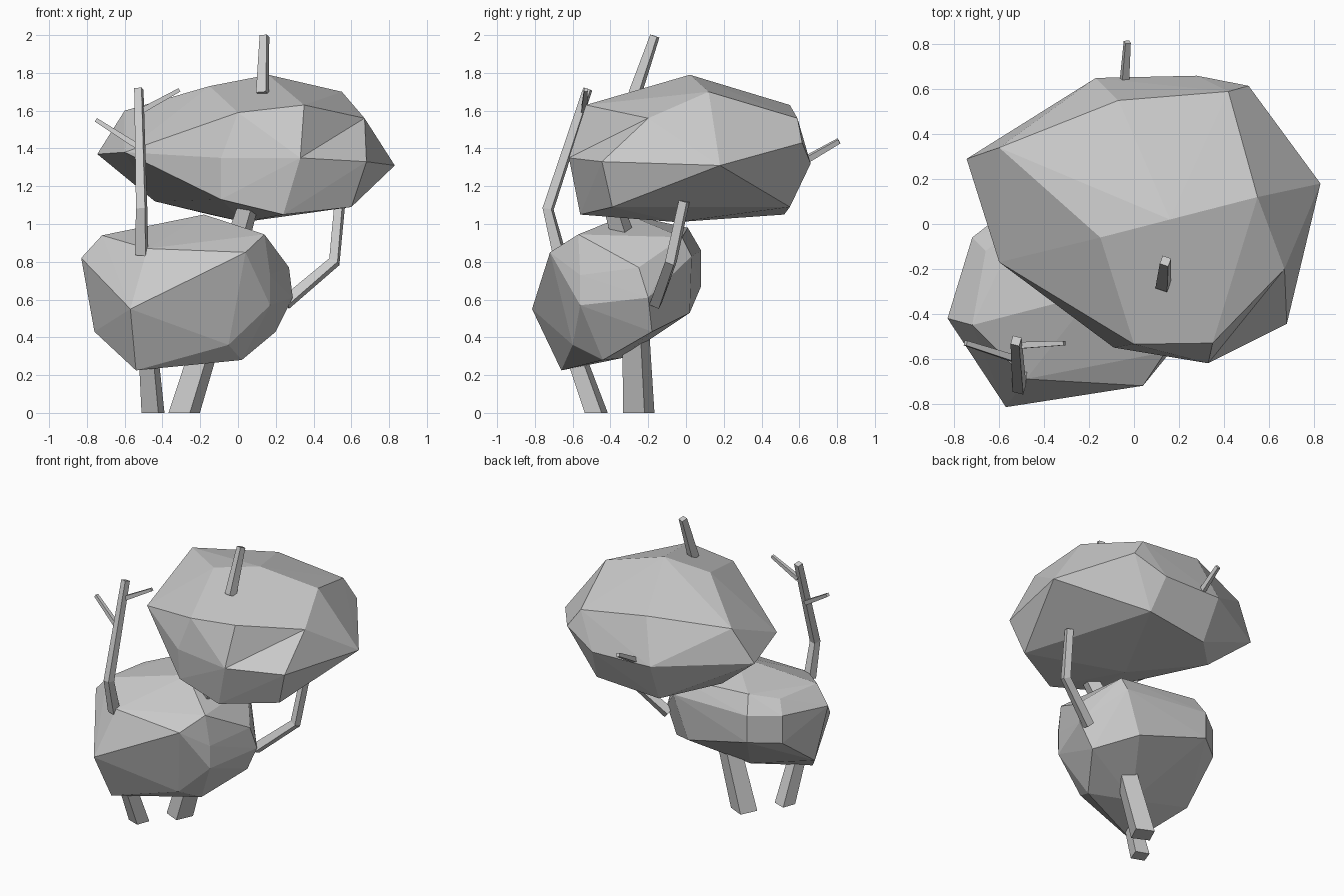
import bpy, bmesh, math
from mathutils import Vector


def finish(bm, name):
    bmesh.ops.recalc_face_normals(bm, faces=bm.faces)
    me = bpy.data.meshes.new(name)
    bm.to_mesh(me)
    bm.free()
    ob = bpy.data.objects.new(name, me)
    bpy.context.collection.objects.link(ob)
    return ob


def clump(name, pts, flip=None):
    """Faceted leaf clump: convex hull of a few corner points.
    flip names one hull edge to turn, which gives a shallow dent."""
    bm = bmesh.new()
    for p in pts:
        bm.verts.new(p)
    bmesh.ops.convex_hull(bm, input=bm.verts)
    bmesh.ops.delete(bm, geom=[v for v in bm.verts if not v.link_faces], context='VERTS')
    if flip:
        a, b = Vector(flip[0]), Vector(flip[1])
        for e in list(bm.edges):
            u, v = e.verts[0].co, e.verts[1].co
            if (u - a).length + (v - b).length < 1e-3 or (u - b).length + (v - a).length < 1e-3:
                bmesh.utils.edge_rotate(e, True)
                break
    return finish(bm, name)


def branch(name, path, w0, w1, turn=0.0, level=False):
    """Tapered four-sided stick swept along a path."""
    pts = [Vector(p) for p in path]
    bm = bmesh.new()
    rings = []
    n = len(pts)
    for i, p in enumerate(pts):
        t = (pts[min(i + 1, n - 1)] - pts[max(i - 1, 0)]).normalized()
        if level and i == 0:
            t = Vector((0, 0, 1))
        a = Vector((0, 1, 0)).cross(t) if abs(t.y) < 0.85 else t.cross(Vector((0, 0, 1)))
        a.normalize()
        b = t.cross(a)
        r = (w0 + (w1 - w0) * i / (n - 1)) * math.sqrt(0.5)
        angs = [math.radians(turn + 45 + 90 * k) for k in range(4)]
        rings.append([bm.verts.new(p + r * (a * math.cos(q) + b * math.sin(q))) for q in angs])
    for r0, r1 in zip(rings, rings[1:]):
        for k in range(4):
            bm.faces.new((r0[k], r0[(k + 1) % 4], r1[(k + 1) % 4], r1[k]))
    bm.faces.new(rings[0])
    bm.faces.new(rings[-1])
    return finish(bm, name)


# Upper foliage
clump("upper_foliage", [
    (0.16, 0.02, 1.79), (-0.15, -0.06, 1.73), (0.55, 0.12, 1.70),
    (-0.60, 0.34, 1.60), (-0.07, 0.55, 1.63), (0.42, 0.59, 1.56),
    (0.00, -0.535, 1.59), (0.35, -0.53, 1.63), (0.67, -0.20, 1.56),
    (0.68, -0.445, 1.33), (0.33, -0.62, 1.35), (-0.09, -0.55, 1.35),
    (-0.60, -0.17, 1.38), (-0.745, 0.29, 1.37), (0.83, 0.18, 1.31),
    (0.51, 0.615, 1.43), (0.28, 0.66, 1.32), (-0.17, 0.65, 1.33),
    (0.24, -0.56, 1.05), (0.60, -0.39, 1.09), (-0.09, -0.53, 1.13),
    (-0.44, 0.22, 1.12), (0.03, -0.05, 1.01), (-0.15, 0.52, 1.05),
    (0.32, 0.55, 1.09)], flip=((0.35, -0.53, 1.63), (0.68, -0.445, 1.33)))

# Lower foliage
clump("lower_foliage", [
    (-0.57, -0.815, 0.55), (0.04, -0.72, 0.85), (-0.48, -0.69, 0.87),
    (-0.83, -0.42, 0.82), (-0.72, -0.45, 0.94), (-0.66, -0.12, 0.94),
    (-0.72, -0.06, 0.855), (-0.72, -0.06, 0.66), (-0.18, -0.31, 1.05),
    (0.14, -0.57, 0.945), (0.27, -0.25, 0.77), (0.29, -0.20, 0.61),
    (0.20, -0.18, 0.43), (0.17, -0.56, 0.73), (0.17, -0.56, 0.57),
    (-0.05, -0.60, 0.36), (0.02, -0.44, 0.28),
    (-0.54, -0.66, 0.225), (-0.76, -0.37, 0.43), (-0.27, -0.34, 0.29),
    (-0.50, 0.01, 0.98), (-0.54, 0.08, 0.86), (-0.54, 0.08, 0.67),
    (0.09, -0.02, 0.93), (0.08, 0.03, 0.83), (-0.03, 0.02, 0.53)])

# Trunks standing on the ground
branch("main_trunk", [(-0.285, -0.25, 0), (-0.16, -0.265, 0.4), (0.00, -0.33, 0.92),
                      (0.07, -0.40, 1.15)], 0.125, 0.075, -25, level=True)
branch("side_trunk", [(-0.45, -0.475, 0), (-0.475, -0.59, 0.32)], 0.095, 0.08, -20, level=True)

# Branches around the foliage
branch("left_branch", [(-0.51, -0.67, 0.84), (-0.51, -0.73, 1.08), (-0.525, -0.52, 1.715)],
       0.058, 0.04, -15)
branch("left_outer_twig", [(-0.53, -0.60, 1.41), (-0.75, -0.53, 1.55)], 0.03, 0.022)
branch("left_inner_twig", [(-0.51, -0.54, 1.60), (-0.31, -0.53, 1.71)], 0.03, 0.02)
branch("right_branch", [(0.25, -0.16, 0.58), (0.51, -0.08, 0.80), (0.54, -0.01, 1.12)],
       0.055, 0.045, -20)
branch("top_branch", [(0.13, -0.27, 1.69), (0.14, -0.165, 1.995)], 0.055, 0.04, -20)
branch("back_twig", [(-0.045, 0.60, 1.32), (-0.03, 0.81, 1.44)], 0.035, 0.025, 20)
